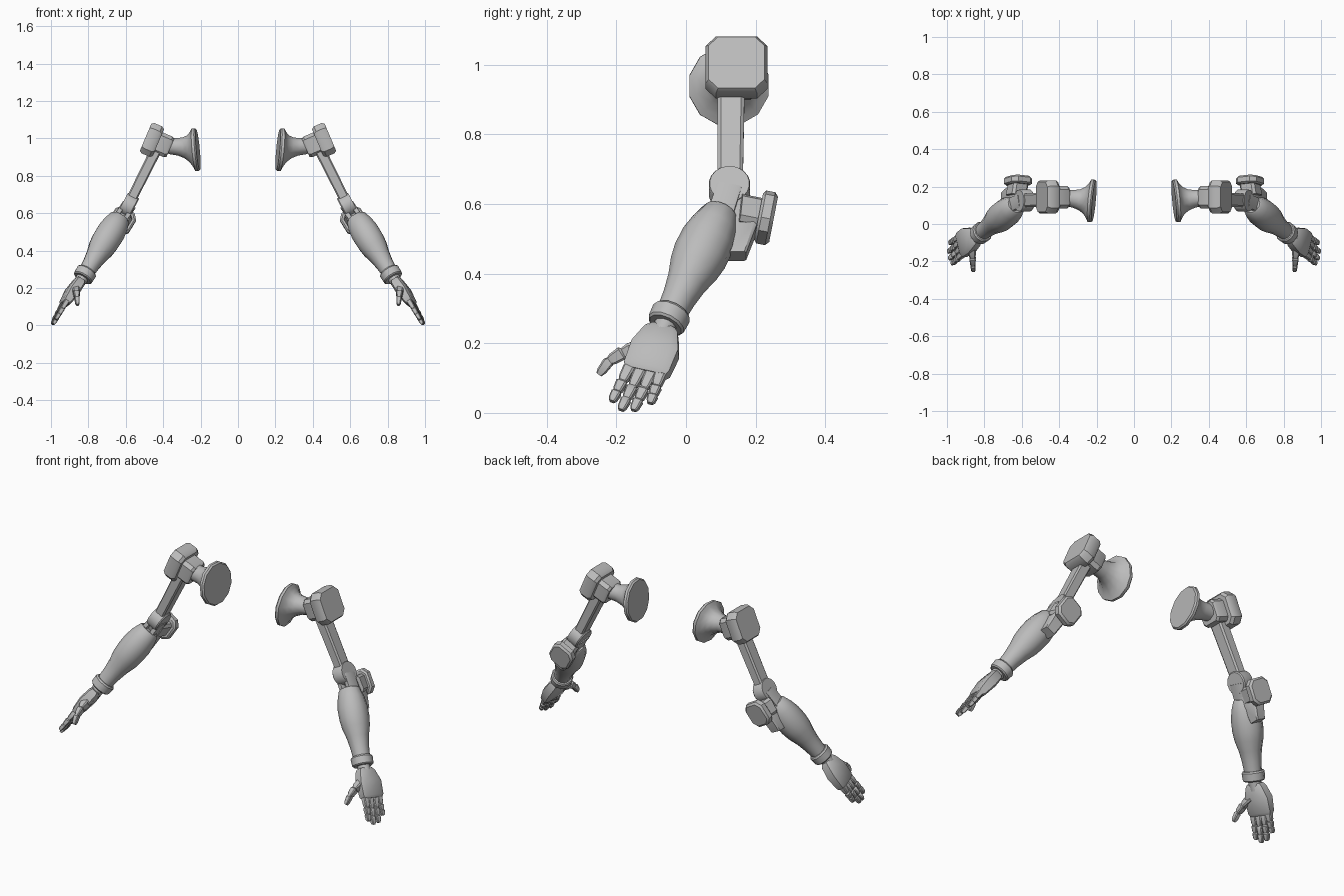
import bpy, bmesh, math
from mathutils import Vector as V

if "Cube" in bpy.data.objects:
    bpy.data.objects.remove(bpy.data.objects["Cube"])

grey = bpy.data.materials.new("light_grey")
grey.diffuse_color = (0.5, 0.5, 0.5, 1)
grey.use_nodes = True
grey.node_tree.nodes["Principled BSDF"].inputs["Base Color"].default_value = grey.diffuse_color


def ring_shape(sides, c):
    """Unit cross-section: a circle, or a square with cut corners when sides is 0."""
    if sides:
        return [(math.cos(2 * math.pi * (i + .5) / sides), math.sin(2 * math.pi * (i + .5) / sides))
                for i in range(sides)]
    k = 1 - c
    return [(1, -k), (1, k), (k, 1), (-k, 1), (-1, k), (-1, -k), (-k, -1), (k, -1)]


def loft(name, sections, side=(0, 1, 0), axis=None, sides=0, c=.3):
    """Skin sections (centre, half width along side, half depth); mirrored in x."""
    sections = [(V(p), a, b) for p, a, b in sections]
    ax = (V(axis) if axis else sections[-1][0] - sections[0][0]).normalized()
    u = V(side)
    u = (u - ax * u.dot(ax)).normalized()
    w = ax.cross(u)
    shape = ring_shape(sides, c)
    bm = bmesh.new()
    rings = [[bm.verts.new(p + u * (x * a) + w * (y * b)) for x, y in shape]
             for p, a, b in sections]
    n = len(shape)
    for r, s in zip(rings, rings[1:]):
        for i in range(n):
            j = (i + 1) % n
            bm.faces.new((r[i], r[j], s[j], s[i]))
    bm.faces.new(rings[0][::-1])
    bm.faces.new(rings[-1])
    bmesh.ops.recalc_face_normals(bm, faces=bm.faces[:])
    me = bpy.data.meshes.new(name)
    bm.to_mesh(me)
    bm.free()
    me.materials.append(grey)
    ob = bpy.data.objects.new(name, me)
    bpy.context.collection.objects.link(ob)
    ob.modifiers.new("mirror", 'MIRROR').use_mirror_merge = False
    return ob


def along(centre, axis, profile):
    """Sections on a straight axis from (distance, half width, half depth)."""
    ax = V(axis).normalized()
    return [(V(centre) + ax * t, a, b) for t, a, b in profile]


def segment(name, p, q, a, b, side, taper=.85):
    """Small rounded finger joint from p to q."""
    p, q = V(p), V(q)
    loft(name, [(p, a * .7, b * .7), (p.lerp(q, .15), a, b),
                (p.lerp(q, .75), a * taper, b * taper),
                (q, a * taper * .65, b * taper * .65)], side)


# flared shoulder mount
flare = [((.214, .123, .940), .111), ((.222, .123, .940), .118), ((.236, .124, .940), .118),
         ((.246, .125, .942), .098), ((.264, .127, .945), .074), ((.290, .130, .950), .058),
         ((.325, .135, .955), .048), ((.375, .140, .962), .047)]
loft("shoulder_flare", [(p, r, r) for p, r in flare], axis=(1, .09, -.09), sides=12)

# shoulder blocks
out = (.92, 0, .39)
loft("shoulder_inner_block", along((.393, .143, .963), out,
     [(-.034, .052, .052), (-.022, .06, .06), (.04, .06, .06)]), axis=out)
loft("shoulder_outer_block", along((.46, .145, .992), out,
     [(-.037, .078, .078), (-.022, .0885, .088), (.022, .0885, .088), (.037, .08, .08)]),
     axis=out, c=.34)

# upper arm and elbow
loft("upper_arm", [((.43, .13, .955), .039, .03), ((.58, .127, .655), .036, .027)], c=.25)
hinge = (.88, 0, .47)
loft("elbow_hinge", along((.585, .125, .643), hinge,
     [(-.034, .055, .055), (-.028, .06, .06), (.028, .06, .06), (.034, .057, .057)]),
     axis=hinge, sides=20)
for i, (dx, dz) in enumerate(((-.022, -.012), (.022, .012))):
    loft(f"elbow_prong_{i + 1}", [((.585 + dx, .125, .64 + dz), .036, .013),
                                 ((.65 + dx, .095, .545 + dz), .036, .013)], c=.2)

# bracket behind the forearm with its turning knob
loft("forearm_bracket", [((.607, .145, .605), .05, .03), ((.645, .158, .53), .046, .036),
                         ((.685, .145, .45), .028, .03)], c=.2)
back = (0, .98, -.19)
down = (.5, -.2, -.8)
loft("knob_stem", [((.63, .15, .575), .045, .045), ((.62, .215, .562), .045, .045)], side=down)
loft("elbow_knob", along((.62, .23, .56), back,
     [(-.022, .058, .056), (-.014, .068, .064), (.012, .068, .064), (.022, .058, .055)]),
     side=down, axis=back, c=.42)

# forearm
start, wrist = V((.633, .1, .572)), V((.82, -.05, .27))
reach = wrist - start
forearm = [(-.02, .046, .05), (0, .054, .057), (.12, .069, .071), (.25, .079, .078),
           (.40, .080, .077), (.52, .073, .072), (.66, .058, .058), (.80, .049, .049),
           (.95, .044, .044)]
loft("forearm", [(start + reach * t, a, b) for t, a, b in forearm], sides=12)
loft("wrist_cuff", along(wrist, reach, [(-.028, .052, .052), (-.02, .058, .058),
     (.018, .056, .056), (.024, .05, .05)]), sides=12)
loft("wrist", [(wrist, .034, .034), ((.86, -.075, .215), .032, .032)], sides=12)

# palm
across = (.25, .95, -.22)
loft("palm", [((.842, -.066, .243), .038, .022), ((.851, -.07, .23), .05, .03),
              ((.885, -.088, .183), .07, .033), ((.922, -.112, .125), .068, .025),
              ((.929, -.116, .114), .06, .017)], side=across)

# fingers, three joints each
fingers = {"index": ((.918, -.163, .127), (.974, -.213, .033)),
           "middle": ((.925, -.132, .118), (.987, -.187, .008)),
           "ring": ((.934, -.101, .110), (.993, -.151, .007)),
           "little": ((.940, -.074, .108), (.986, -.103, .027))}
for name, (p, q) in fingers.items():
    p, q = V(p), V(q)
    for i, (s, e, a) in enumerate(((-.08, .42, .0175), (.38, .73, .016), (.69, 1, .0145))):
        segment(f"{name}_finger_{i + 1}", p.lerp(q, s), p.lerp(q, e), a, a * .85, across)

# thumb
thumb = [(.868, -.115, .192), (.863, -.183, .172), (.861, -.222, .148), (.858, -.25, .11)]
for i, a in enumerate((.026, .02, .016)):
    p, q = V(thumb[i]), V(thumb[i + 1])
    segment(f"thumb_{i + 1}", p - (q - p) * .1, q, a, a * .85, (0, -.5, .85))

# smooth shading with sharp edges kept
for ob in bpy.context.collection.objects:
    ob.select_set(True)
    bpy.context.view_layer.objects.active = ob
bpy.ops.object.shade_smooth_by_angle(angle=math.radians(35))
